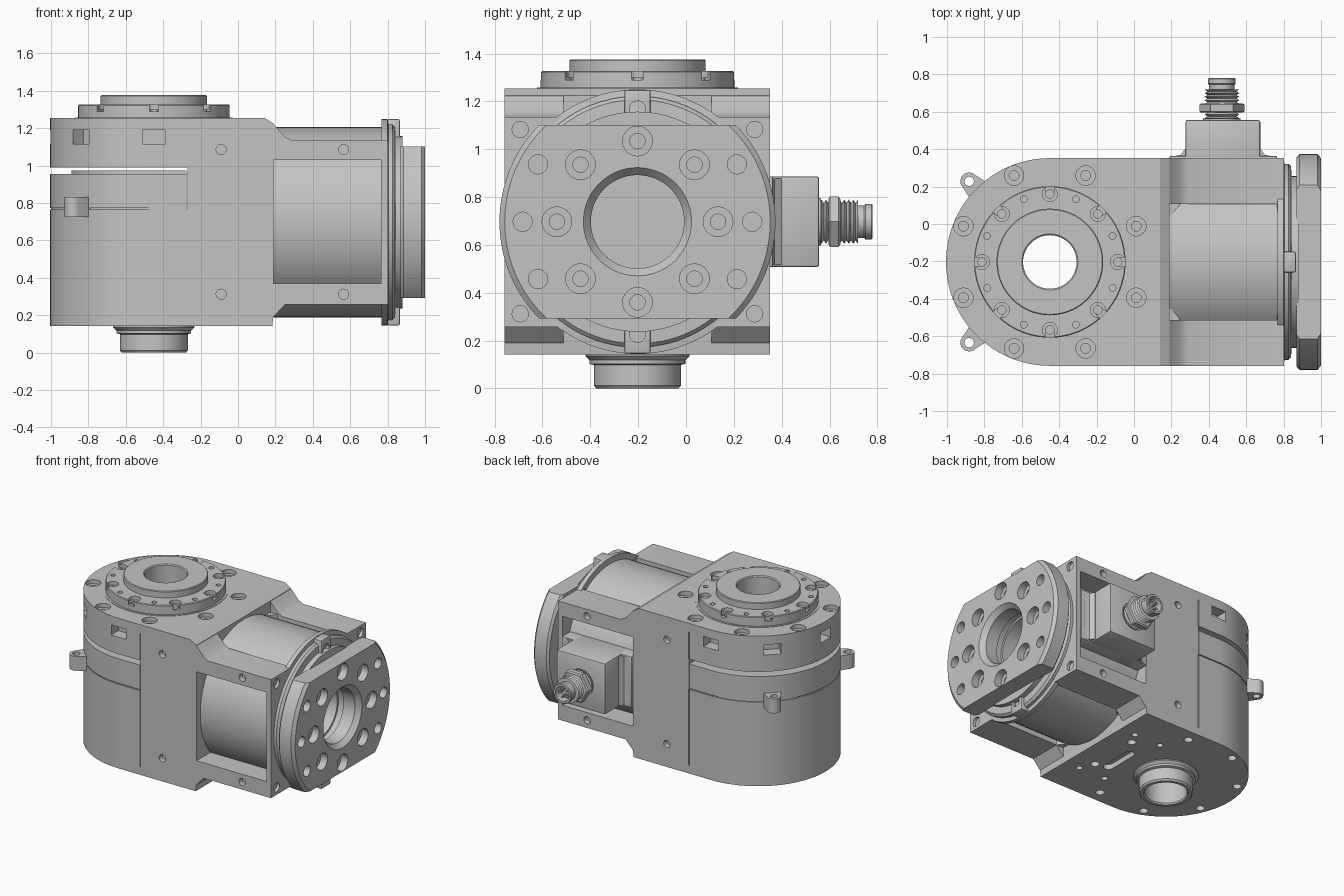
import bpy, bmesh
from math import sin, cos, pi, radians
from mathutils import Matrix, Vector

if "Cube" in bpy.data.objects:
    bpy.data.objects.remove(bpy.data.objects["Cube"])

grey = bpy.data.materials.new("machined grey")
grey.use_nodes = True
GREY = (0.55, 0.55, 0.55, 1)
grey.diffuse_color = GREY
grey.node_tree.nodes["Principled BSDF"].inputs["Base Color"].default_value = GREY

CX, CY, CZ = -0.45, -0.203, 0.697  # joint axes
HALF = 0.555                       # half width of the housing
FRONT, BACK = CY - HALF, CY + HALF
BOTTOM, TOP = 0.142, 1.255
I = Matrix.Identity(4)
VERT = Matrix.Translation((CX, CY, 0))                                   # lathe about vertical axis
SIDE = Matrix.Translation((0, CY, CZ)) @ Matrix.Rotation(pi / 2, 4, 'Y')  # lathe about x axis
XZ = Matrix.Rotation(pi / 2, 4, 'X')                                     # draw in x-z, extrude along -y


def along_y(x, z):
    return Matrix.Translation((x, 0, z)) @ Matrix.Rotation(-pi / 2, 4, 'X')


def along_x(y, z):
    return Matrix.Translation((0, y, z)) @ Matrix.Rotation(pi / 2, 4, 'Y')


def polar(r, deg):
    a = radians(deg)
    return Matrix.Translation((r * cos(a), r * sin(a), 0))


def lathe(bm, prof, mat=I, n=64):
    rings = [[bm.verts.new(mat @ Vector((r * cos(2 * pi * i / n), r * sin(2 * pi * i / n), h)))
              for i in range(n)] for r, h in prof]
    for k in range(len(prof)):
        j = (k + 1) % len(prof)
        if prof[k][0] == 0 and prof[j][0] == 0:
            continue
        for i in range(n):
            m = (i + 1) % n
            bm.faces.new((rings[k][i], rings[k][m], rings[j][m], rings[j][i]))
    bmesh.ops.remove_doubles(bm, verts=[v for ring in rings for v in ring], dist=1e-5)


def rod(bm, r, lo, hi, mat=I, n=24):
    lathe(bm, [(0, lo), (r, lo), (r, hi), (0, hi)], mat, n)


def counterbore(bm, big, small, top, step, end, mat):
    lathe(bm, [(0, top), (big, top), (big, step), (small, step), (small, end), (0, end)], mat, 24)


def prism(bm, pts, lo, hi, mat=I):
    a = [bm.verts.new(mat @ Vector((x, y, lo))) for x, y in pts]
    b = [bm.verts.new(mat @ Vector((x, y, hi))) for x, y in pts]
    bm.faces.new(a)
    bm.faces.new(b)
    for i in range(len(a)):
        j = (i + 1) % len(a)
        bm.faces.new((a[i], a[j], b[j], b[i]))


def box(bm, x0, x1, y0, y1, z0, z1, mat=I):
    prism(bm, [(x0, y0), (x1, y0), (x1, y1), (x0, y1)], z0, z1, mat)


def make(name, bm, bevel=0):
    bmesh.ops.recalc_face_normals(bm, faces=bm.faces)
    if bevel:
        bmesh.ops.bevel(bm, geom=bm.edges[:], offset=bevel, segments=2, affect='EDGES', profile=0.5)
    me = bpy.data.meshes.new(name)
    bm.to_mesh(me)
    bm.free()
    me.materials.append(grey)
    ob = bpy.data.objects.new(name, me)
    bpy.context.scene.collection.objects.link(ob)
    smooth(me)
    return ob


def smooth(me):
    me.polygons.foreach_set("use_smooth", [True] * len(me.polygons))
    me.set_sharp_from_angle(angle=radians(28))


def cut(ob, bm):
    cutter = make("cutter", bm)
    cutter.hide_render = True
    mod = ob.modifiers.new("cut", 'BOOLEAN')
    mod.operation, mod.solver, mod.object = 'DIFFERENCE', 'EXACT', cutter
    bpy.context.view_layer.update()
    dg = bpy.context.evaluated_depsgraph_get()
    me = bpy.data.meshes.new_from_object(ob.evaluated_get(dg))
    ob.modifiers.clear()
    ob.data = me
    smooth(me)
    bpy.data.objects.remove(cutter)


def half_round(name, r, x1, z0, z1):
    """Slab with a rounded end and the through bore."""
    bm = bmesh.new()
    arc = [(CX + r * cos(radians(a)), CY + r * sin(radians(a))) for a in range(90, 271, 3)]
    prism(bm, arc + [(x1, CY - r), (x1, CY + r)], z0, z1)
    ob = make(name, bm)
    bm = bmesh.new()
    rod(bm, 0.143, z0 - 0.1, z1 + 0.1, VERT, 64)
    cut(ob, bm)
    return ob


def side_grooves(bm, z0, z1):
    for y in (FRONT, BACK):
        box(bm, -0.275, -0.268, y - 0.008, y + 0.008, z0, z1)


def side_screws(bm, x, z):
    for y in (FRONT, BACK):
        rod(bm, 0.027, y - 0.04, y + 0.04, along_y(x, z))


# Housing as stacked slabs: lower body, seam, collar, ledge, open slit, cover
lower = half_round("lower_housing", HALF, 0.14, BOTTOM, 0.766)
half_round("housing_seam", HALF - 0.008, -0.275, 0.766, 0.773)
half_round("housing_collar", HALF, -0.275, 0.773, 0.955)
half_round("collar_ledge", 0.44, -0.275, 0.955, 0.974)
cover = half_round("top_cover", HALF, 0.14, 0.99, TOP)
bm = bmesh.new()
box(bm, -0.27, 0.14, FRONT, BACK, 0.766, 0.99)
make("housing_web", bm)
bm = bmesh.new()
prism(bm, [(0.14, BOTTOM), (0.183, BOTTOM), (0.19, 0.2), (0.19, 1.225), (0.14, TOP)], -BACK, -FRONT, XZ)
make("shoulder", bm)

# Cover: counterbored screws, rim pockets and side holes
bm = bmesh.new()
for k in range(8):
    counterbore(bm, 0.052, 0.026, 1.3, 1.225, 1.18, VERT @ polar(0.5, 22.5 + 45 * k))
for k in range(5):
    box(bm, 0.47, 0.7, -0.06, 0.06, 1.115, 1.19, VERT @ Matrix.Rotation(radians(90 + 45 * k), 4, 'Z'))
side_screws(bm, -0.09, 1.085)
side_grooves(bm, 0.95, 1.19)
cut(cover, bm)

# Lower housing: underside holes, cable slot and side holes
bm = bmesh.new()
for k in range(8):
    rod(bm, 0.03, 0.1, 0.19, VERT @ polar(0.5, 22.5 + 45 * k))
side_screws(bm, -0.09, 0.312)
side_grooves(bm, 0.2, 0.8)
slot = [(-0.08 + 0.035 * cos(radians(a)), CY - 0.05 + (0.11 if a < 180 else -0.11) + 0.035 * sin(radians(a)))
        for a in range(0, 360, 15)]
prism(bm, slot, 0.1, 0.18)
for x, y in ((0.06, -0.5), (0.06, 0.08), (-0.16, 0.08), (-0.16, -0.5)):
    rod(bm, 0.022, 0.1, 0.18, Matrix.Translation((x, y, 0)))
cut(lower, bm)

# Top output flange
bm = bmesh.new()
lathe(bm, [(0.143, 1.25), (0.42, 1.25), (0.42, 1.258), (0.405, 1.258), (0.405, 1.322), (0.4, 1.327),
           (0.285, 1.327), (0.285, 1.371), (0.28, 1.376), (0.15, 1.376), (0.143, 1.37)], VERT, 96)
top_flange = make("top_flange", bm)
bm = bmesh.new()
for k in range(8):
    counterbore(bm, 0.04, 0.022, 1.4, 1.3, 1.27, VERT @ polar(0.363, 45 * k))
    rod(bm, 0.018, 1.29, 1.4, VERT @ polar(0.363, 45 * k + 22.5), 16)
cut(top_flange, bm)
bm = bmesh.new()
for k in range(8):
    box(bm, 0.375, 0.5, -0.024, 0.024, 1.29, 1.4, VERT @ Matrix.Rotation(radians(45 * k), 4, 'Z'))
cut(top_flange, bm)

# Bottom hollow boss
bm = bmesh.new()
lathe(bm, [(0.143, 0.16), (0.218, 0.16), (0.218, 0.135), (0.2, 0.118), (0.2, 0.103), (0.182, 0.098),
           (0.182, 0.012), (0.172, 0), (0.15, 0), (0.143, 0.01)], VERT, 96)
make("bottom_boss", bm)

# Ears on the rounded side
for name, deg in (("left_ear", 135), ("right_ear", 225)):
    bm = bmesh.new()
    m = VERT @ Matrix.Rotation(radians(deg), 4, 'Z')
    tip = [(0.61 + 0.047 * cos(radians(a)), 0.047 * sin(radians(a))) for a in range(-90, 91, 15)]
    prism(bm, [(0.53, -0.06), (0.55, -0.06)] + tip + [(0.55, 0.06), (0.53, 0.06)], 0.725, 0.832, m)
    ear = make(name, bm)
    bm = bmesh.new()
    rod(bm, 0.025, 0.6, 0.9, m @ polar(0.61, 0))
    cut(ear, bm)

# Cage bars at the four corners of the side motor, with gussets in the window corners
upper_side = [(0.18, 1.03), (0.77, 1.03), (0.77, 1.135), (0.29, 1.135), (0.25, 1.155), (0.19, 1.222), (0.18, 1.222)]
lower_side = [(0.18, 0.18), (0.25, 0.256), (0.77, 0.256), (0.77, 0.37), (0.18, 0.37)]
for side, y0, y1, inner, s in (("front", FRONT, CY - 0.31, CY - 0.31, 1), ("back", CY + 0.31, BACK, CY + 0.31, -1)):
    for level, pts, z, z0 in (("upper", upper_side, 1.085, 1.03), ("lower", lower_side, 0.312, 0.256)):
        bm = bmesh.new()
        prism(bm, pts, -y1, -y0, XZ)
        bar = make(f"{side}_{level}_bar", bm)
        bm = bmesh.new()
        side_screws(bm, 0.565, z)
        cut(bar, bm)
        bm = bmesh.new()
        prism(bm, [(0.18, inner), (0.25, inner), (0.19, inner + s * 0.07), (0.18, inner + s * 0.07)], z0, z0 + 0.11)
        make(f"{side}_{level}_gusset", bm)

# Cage end plate
bm = bmesh.new()
box(bm, 0.765, 0.802, FRONT, BACK, 0.256, 1.135)
plate = make("end_plate", bm)
bm = bmesh.new()
rod(bm, 0.4, 0.7, 0.9, SIDE, 64)
for y in (CY - 0.49, CY + 0.49):
    for z in (0.312, 1.083):
        rod(bm, 0.034, 0.78, 0.9, along_x(y, z))
cut(plate, bm)

# Side motor drum with stepped neck and blind bore
bm = bmesh.new()
lathe(bm, [(0, 0.15), (0.51, 0.15), (0.51, 0.766), (0.553, 0.768), (0.553, 0.8), (0.525, 0.804),
           (0.525, 0.825), (0.51, 0.84), (0.46, 0.842), (0.46, 0.88), (0.21, 0.88), (0.21, 0.82),
           (0.195, 0.82), (0.195, 0.65), (0, 0.65)], SIDE, 96)
make("motor_drum", bm)

# Lock tabs above and below the neck
for name, z0, z1, z in (("upper_tab", 1.1, 1.248, 1.168), ("lower_tab", 0.146, 0.3, 0.226)):
    bm = bmesh.new()
    box(bm, 0.8, 0.865, CY - 0.055, CY + 0.055, z0, z1)
    tab = make(name, bm, 0.008)
    bm = bmesh.new()
    rod(bm, 0.034, 0.835, 0.95, along_x(CY, z))
    cut(tab, bm)

# Side output flange with two flats and bolt pattern
bm = bmesh.new()
lathe(bm, [(0.195, 0.87), (0.56, 0.87), (0.577, 0.885), (0.577, 0.98), (0.555, 1.0), (0.226, 1.0),
           (0.195, 0.965)], SIDE, 128)
side_flange = make("side_flange", bm)
bm = bmesh.new()
box(bm, 0.8, 1.1, -1, 1, CZ + 0.404, 1.5)
box(bm, 0.8, 1.1, -1, 1, 0, CZ - 0.404)
for k in range(8):
    counterbore(bm, 0.062, 0.032, 1.1, 0.945, 0.9, SIDE @ polar(0.337, 45 * k))
for a in (60, 90, 120, 240, 270, 300):
    rod(bm, 0.04, 0.92, 1.1, SIDE @ polar(0.48, a))
cut(side_flange, bm)

# Connector box on the back with its mounting plate
bm = bmesh.new()
box(bm, 0.19, 0.765, BACK - 0.15, BACK + 0.012, 0.507, 0.887)
mount = make("connector_mount", bm, 0.008)
bm = bmesh.new()
for x in (0.235, 0.715):
    for z in (0.58, 0.82):
        rod(bm, 0.028, BACK - 0.02, BACK + 0.1, along_y(x, z))
cut(mount, bm)
bm = bmesh.new()
box(bm, 0.275, 0.675, BACK - 0.1, 0.557, 0.507, 0.887)
make("connector_box", bm, 0.012)
bm = bmesh.new()
prism(bm, [(0.2, 0.36), (0.25, 0.37), (0.272, 0.4), (0.678, 0.4), (0.7, 0.37), (0.75, 0.36)], 0.517, 0.877)
make("connector_fillet", bm)

# Threaded plug, hex nut and pins
bm = bmesh.new()
thread = [(0.092 if i % 2 else 0.078, 0.557 + 0.0095 * i) for i in range(18)]
lathe(bm, [(0, 0.54), (0.1, 0.54), (0.1, 0.565)] + thread + [(0.068, 0.72), (0.068, 0.745), (0.074, 0.75),
      (0.074, 0.775), (0.07, 0.78), (0.055, 0.78), (0.055, 0.72), (0, 0.72)], along_y(0.47, CZ), 32)
make("plug", bm)
bm = bmesh.new()
lathe(bm, [(0, 0.595), (0.11, 0.595), (0.121, 0.602), (0.121, 0.638), (0.11, 0.645), (0, 0.645)],
      along_y(0.47, CZ), 6)
make("hex_nut", bm)
bm = bmesh.new()
for k in range(5):
    rod(bm, 0.008, 0.71, 0.765, along_y(0.47, CZ) @ polar(0.032, 72 * k), 10)
make("plug_pins", bm)
